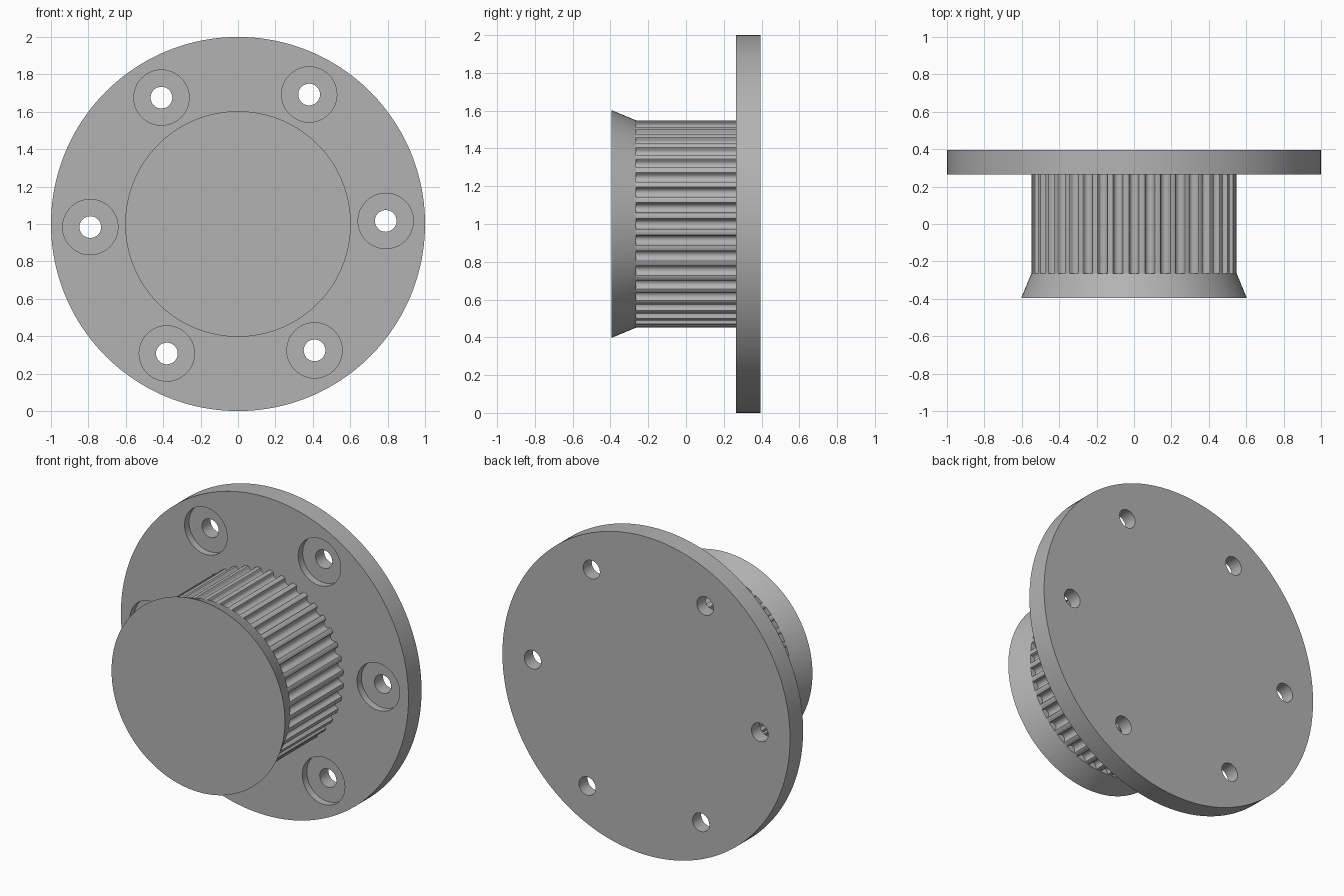
import bpy
import bmesh
from math import sin, cos, pi, radians
from mathutils import Matrix, Vector

old = bpy.data.objects.get("Cube")
if old:
    bpy.data.objects.remove(old)

HALF_DEPTH = 0.395
PLATE_FRONT = 0.265
TEETH = 40
PULLEY_R = 0.549
GROOVE_R = 0.0245

grey = bpy.data.materials.new("plain_grey")
grey.use_nodes = True
GREY = (0.45, 0.45, 0.45, 1)
grey.diffuse_color = GREY
grey.node_tree.nodes["Principled BSDF"].inputs["Base Color"].default_value = GREY


def make_object(name, bm):
    bmesh.ops.recalc_face_normals(bm, faces=bm.faces)
    mesh = bpy.data.meshes.new(name)
    bm.to_mesh(mesh)
    bm.free()
    mesh.materials.append(grey)
    obj = bpy.data.objects.new(name, mesh)
    bpy.context.collection.objects.link(obj)
    return obj


def smooth(obj):
    bpy.ops.object.select_all(action="DESELECT")
    obj.select_set(True)
    bpy.context.view_layer.objects.active = obj
    bpy.ops.object.shade_smooth_by_angle(angle=radians(25))


def add_disc(bm, r_front, r_back, y_front, y_back, x=0, z=1, segments=128):
    """Capped cone along y, centred on (x, z)."""
    place = (Matrix.Translation((x, (y_front + y_back) / 2, z))
             @ Matrix.Rotation(-pi / 2, 4, "X"))
    bmesh.ops.create_cone(bm, cap_ends=True, segments=segments, radius1=r_front,
                          radius2=r_back, depth=y_back - y_front, matrix=place)


# Round mounting plate
bm = bmesh.new()
add_disc(bm, 1, 1, PLATE_FRONT, HALF_DEPTH, segments=160)
plate = make_object("mounting_plate", bm)

# Six counterbored bolt holes
for label, radius, back in (("bore", 0.058, 0.5), ("counterbore", 0.148, 0.31)):
    bm = bmesh.new()
    for i in range(6):
        a = radians(1.2 + 60 * i)
        add_disc(bm, radius, radius, 0.2, back, 0.79 * cos(a), 1 + 0.79 * sin(a), 48)
    cutter = make_object(label + "_cutter", bm)
    cutter.hide_render = True
    cut = plate.modifiers.new(label, "BOOLEAN")
    cut.operation = "DIFFERENCE"
    cut.solver = "EXACT"
    cut.object = cutter
    bpy.context.view_layer.objects.active = plate
    bpy.ops.object.modifier_apply(modifier=label)
    bpy.data.objects.remove(cutter)
smooth(plate)

# Toothed drum: rounded grooves repeated around the rim
groove = [(-0.033, 0), (-0.028, 0.002), (-0.0255, 0.006)]
groove += [(-GROOVE_R * cos(t * pi / 8), 0.0088 + GROOVE_R * sin(t * pi / 8))
           for t in range(9)]
groove += [(-s, d) for s, d in reversed(groove[:3])]
bm = bmesh.new()
rim = []
for i in range(TEETH):
    a = 2 * pi * i / TEETH
    out, side = Vector((cos(a), 0, sin(a))), Vector((-sin(a), 0, cos(a)))
    for s, d in groove:
        r = (PULLEY_R ** 2 - s ** 2) ** 0.5 - d
        rim.append(bm.verts.new(out * r + side * s + Vector((0, -PLATE_FRONT, 1))))
face = bm.faces.new(rim)
result = bmesh.ops.extrude_face_region(bm, geom=[face])
moved = [v for v in result["geom"] if isinstance(v, bmesh.types.BMVert)]
bmesh.ops.translate(bm, verts=moved, vec=(0, 2 * PLATE_FRONT, 0))
smooth(make_object("toothed_drum", bm))

# Flared front flange
bm = bmesh.new()
add_disc(bm, 0.603, PULLEY_R, -HALF_DEPTH, -PLATE_FRONT)
smooth(make_object("front_flange", bm))
